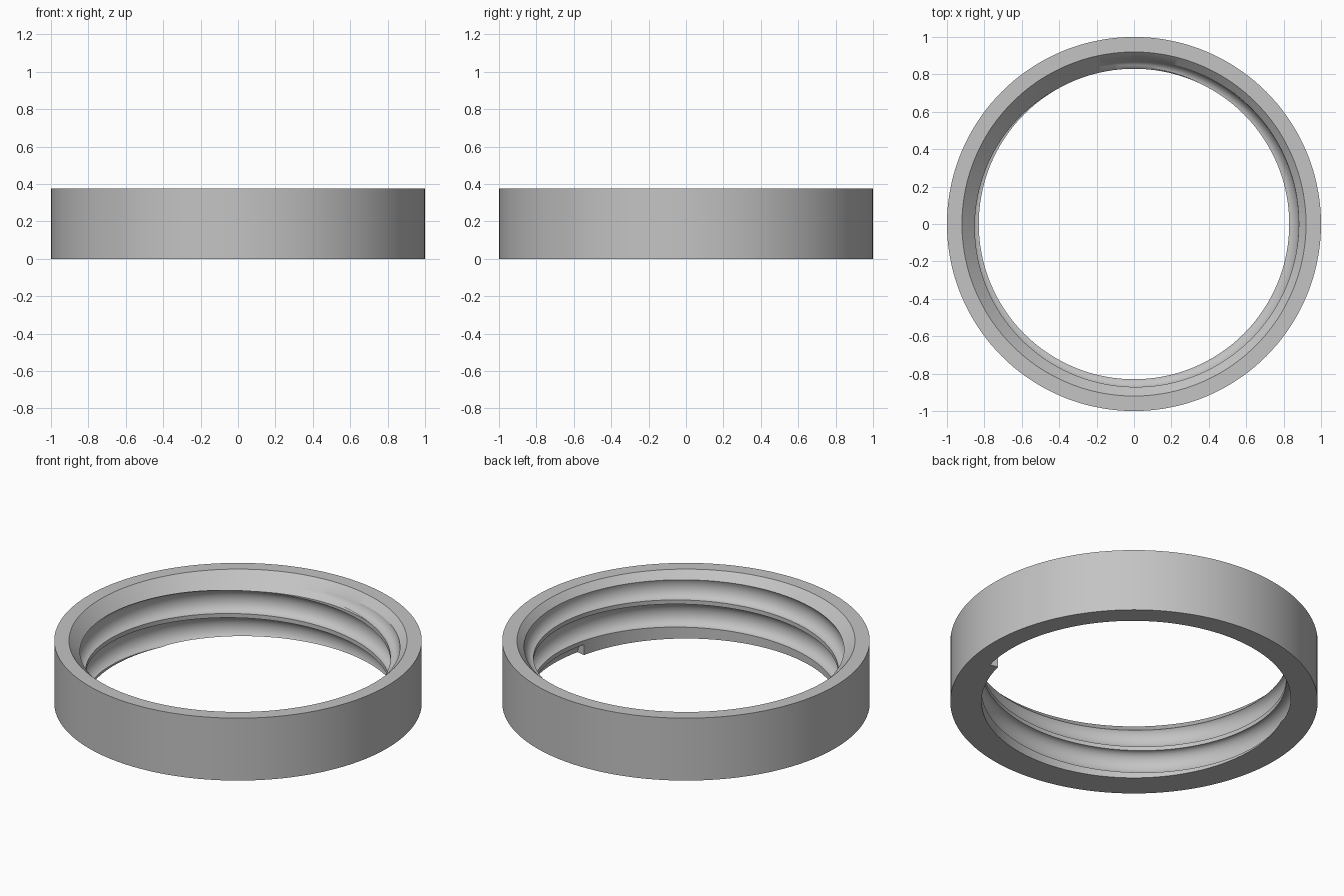
import bpy, bmesh
from math import sin, cos, pi, radians

if "Cube" in bpy.data.objects:
    bpy.data.objects.remove(bpy.data.objects["Cube"], do_unlink=True)

SEGS = 144          # facets per turn
HEIGHT = 0.375
BORE = 0.83         # crest radius of the thread
PITCH = 0.163
HALF_WIDTH = 0.069  # half of the groove opening
DEPTH = 0.052
START = radians(-13)


def make_object(name, bm, material):
    bmesh.ops.recalc_face_normals(bm, faces=bm.faces)
    mesh = bpy.data.meshes.new(name)
    bm.to_mesh(mesh)
    bm.free()
    mesh.materials.append(material)
    obj = bpy.data.objects.new(name, mesh)
    bpy.context.collection.objects.link(obj)
    return obj


def skin(bm, loops, closed):
    """Join successive closed cross-sections, capping the ends if open."""
    count = len(loops)
    for i in range(count if closed else count - 1):
        a, b = loops[i], loops[(i + 1) % count]
        for j in range(len(a)):
            k = (j + 1) % len(a)
            bm.faces.new((a[j], a[k], b[k], b[j]))
    if not closed:
        bm.faces.new(loops[0])
        bm.faces.new(loops[-1])


def section(bm, profile, angle, lift=0):
    return [bm.verts.new((r * cos(angle), r * sin(angle), z + lift)) for r, z in profile]


grey = bpy.data.materials.new("neutral grey")
grey.use_nodes = True
colour = (0.55, 0.55, 0.55, 1)
grey.diffuse_color = colour
grey.node_tree.nodes["Principled BSDF"].inputs["Base Color"].default_value = colour

# Ring body with a 45 degree lead-in chamfer at the top of the bore
bm = bmesh.new()
profile = [(1, 0), (1, HEIGHT), (0.92, HEIGHT), (BORE, HEIGHT - 0.09), (BORE, 0)]
skin(bm, [section(bm, profile, 2 * pi * i / SEGS) for i in range(SEGS)], True)
ring = make_object("threaded_ring", bm, grey)

# Helical cutter with a rounded outer edge, rising counter-clockwise
bm = bmesh.new()
ARC = 16
groove = [(BORE - 0.05, -HALF_WIDTH)]
for i in range(ARC + 1):
    a = -pi / 2 + pi * i / ARC
    groove.append((BORE + DEPTH * cos(a), HALF_WIDTH * sin(a)))
groove.append((BORE - 0.05, HALF_WIDTH))
loops = []
for i in range(int(SEGS * 2.6)):
    turn = i / SEGS
    loops.append(section(bm, groove, START + 2 * pi * turn, -0.007 + PITCH * turn))
skin(bm, loops, False)
cutter = make_object("thread_cutter", bm, grey)

# Cut the internal thread, then discard the cutter
cut = ring.modifiers.new("thread", 'BOOLEAN')
cut.operation = 'DIFFERENCE'
cut.solver = 'EXACT'
cut.object = cutter
bpy.ops.object.select_all(action='DESELECT')
bpy.context.view_layer.objects.active = ring
ring.select_set(True)
bpy.ops.object.modifier_apply(modifier=cut.name)
bpy.data.objects.remove(cutter, do_unlink=True)

# Smooth curved walls, keep crests and rims crisp
bpy.ops.object.shade_smooth_by_angle(angle=radians(30))
